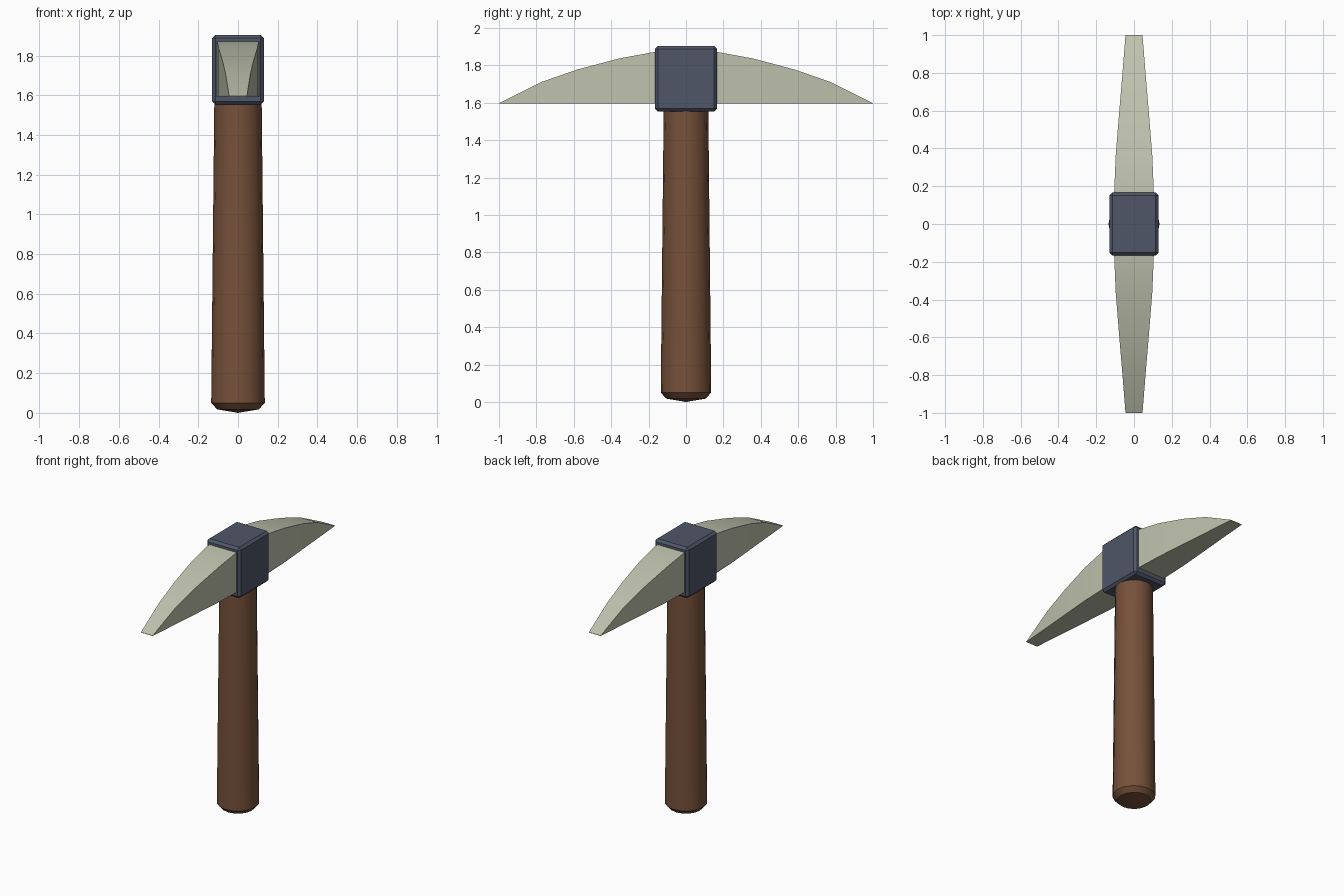
import bpy, bmesh, math

if "Cube" in bpy.data.objects:
    bpy.data.objects.remove(bpy.data.objects["Cube"])


def material(name, color):
    m = bpy.data.materials.new(name)
    m.diffuse_color = (*color, 1)
    m.use_nodes = True
    m.node_tree.nodes["Principled BSDF"].inputs["Base Color"].default_value = m.diffuse_color
    return m


def finish(name, bm, mat, angle=30):
    bmesh.ops.recalc_face_normals(bm, faces=bm.faces)
    me = bpy.data.meshes.new(name)
    bm.to_mesh(me)
    bm.free()
    me.materials.append(mat)
    ob = bpy.data.objects.new(name, me)
    bpy.context.collection.objects.link(ob)
    bpy.ops.object.select_all(action='DESELECT')
    ob.select_set(True)
    bpy.context.view_layer.objects.active = ob
    bpy.ops.object.shade_smooth_by_angle(angle=math.radians(angle))
    return ob


def loft(bm, rings):
    """Bridge equal-length rings of points into a tube; returns vertex rings."""
    vs = [[bm.verts.new(p) for p in r] for r in rings]
    for a, b in zip(vs, vs[1:]):
        n = len(a)
        for i in range(n):
            bm.faces.new((a[i], a[(i + 1) % n], b[(i + 1) % n], b[i]))
    return vs


wood = material("brown wood", (0.18, 0.082, 0.042))
iron = material("dark blue iron", (0.077, 0.093, 0.137))
stone = material("pale grey green metal", (0.52, 0.54, 0.42))

# Handle: tapered round shaft with a chamfered, slightly pointed foot
SIDES = 16
bm = bmesh.new()
profile = [(0.105, 0.018), (0.135, 0.05), (0.119, 1.60)]
rings = [[(r * math.cos(2 * math.pi * i / SIDES), r * math.sin(2 * math.pi * i / SIDES), z)
          for i in range(SIDES)] for r, z in profile]
vs = loft(bm, rings)
tip = bm.verts.new((0, 0, 0))
for i in range(SIDES):
    bm.faces.new((vs[0][i], tip, vs[0][(i + 1) % SIDES]))
bm.faces.new(vs[-1])
finish("handle", bm, wood)

# Head socket: bevelled block
bm = bmesh.new()
bmesh.ops.create_cube(bm, size=1)
for v in bm.verts:
    v.co = (v.co.x * 0.26, v.co.y * 0.334, 1.728 + v.co.z * 0.352)
bmesh.ops.bevel(bm, geom=bm.edges[:], offset=0.016, segments=1, affect='EDGES')
finish("head_socket", bm, iron, 20)

# Blade: arched top, flat underside, tapering to a chisel edge at both ends
BOTTOM = 1.595
half = [(0.165, 1.872, 0.105), (0.36, 1.836, 0.097), (0.585, 1.776, 0.079),
        (0.775, 1.71, 0.063), (1.0, 1.597, 0.045)]      # y, top z, half width
stations = [(-y, z, w) for y, z, w in reversed(half)] + half
bm = bmesh.new()
vs = loft(bm, [[(-w, y, BOTTOM), (w, y, BOTTOM), (w, y, z), (-w, y, z)]
               for y, z, w in stations])
bm.faces.new(vs[0])
bm.faces.new(vs[-1])
finish("pick_blade", bm, stone)
